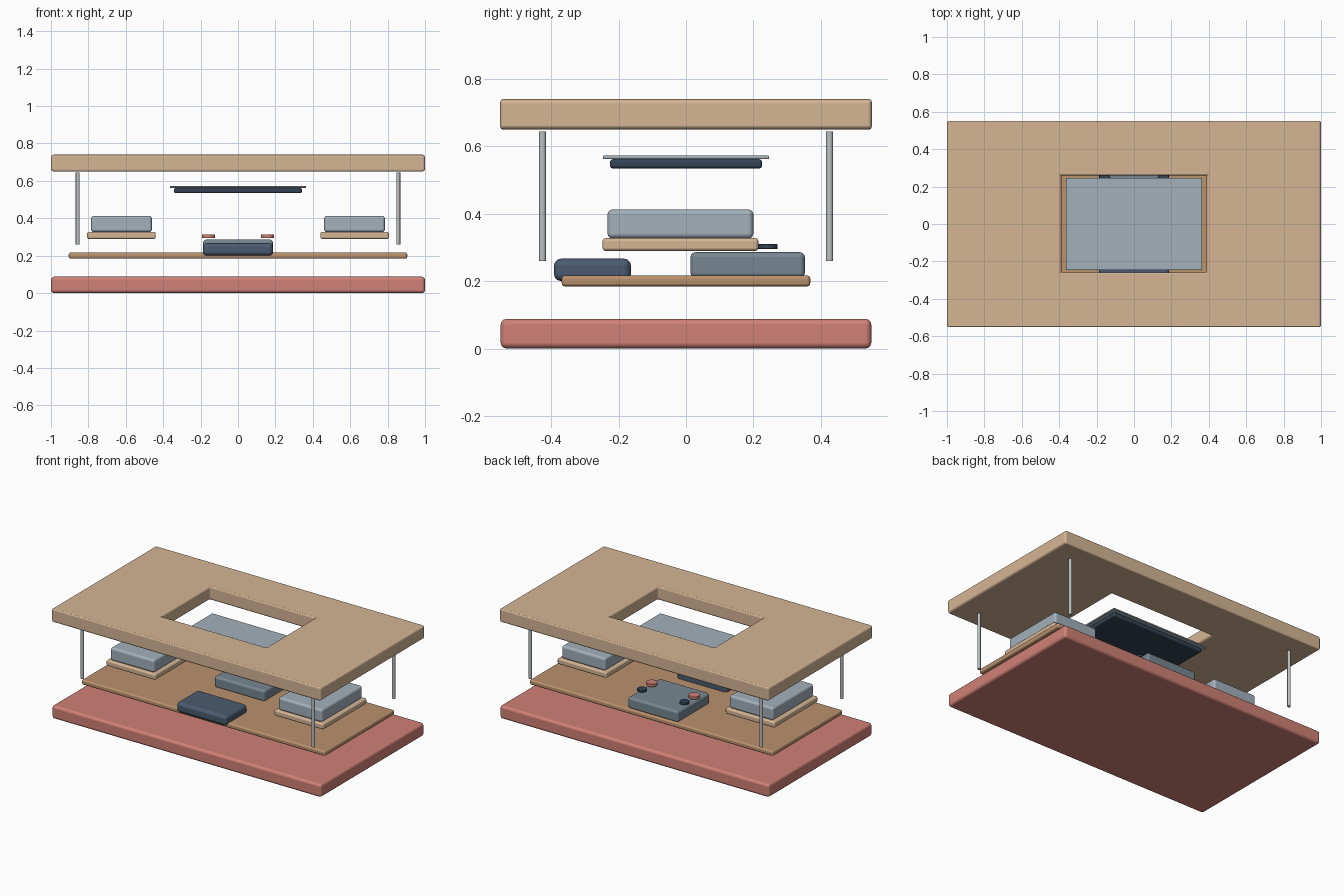
import bpy, bmesh, math

if "Cube" in bpy.data.objects:
    bpy.data.objects.remove(bpy.data.objects["Cube"])


def mat(name, r, g, b):
    """Flat material from sRGB 0-255 values."""
    m = bpy.data.materials.new(name)
    lin = [((c / 255 + 0.055) / 1.055) ** 2.4 for c in (r, g, b)]
    m.diffuse_color = (*lin, 1)
    m.use_nodes = True
    m.node_tree.nodes["Principled BSDF"].inputs["Base Color"].default_value = m.diffuse_color
    return m


TAN = mat("tan shell", 213, 182, 149)
RED = mat("coral red", 208, 129, 118)
BROWN = mat("board brown", 187, 146, 109)
PALE = mat("pale blue grey", 163, 177, 187)
SLATE = mat("slate grey", 119, 135, 146)
NAVY = mat("dark slate blue", 74, 91, 112)
DARK = mat("panel navy", 52, 67, 84)
STEEL = mat("light steel", 188, 193, 194)


def finish(name, bm, material, bevel, segments=3):
    """Turn a bmesh into a bevelled, smooth-shaded object."""
    bmesh.ops.recalc_face_normals(bm, faces=bm.faces[:])
    me = bpy.data.meshes.new(name)
    bm.to_mesh(me)
    bm.free()
    me.materials.append(material)
    ob = bpy.data.objects.new(name, me)
    bpy.context.collection.objects.link(ob)
    if bevel:
        mod = ob.modifiers.new("rounded edges", 'BEVEL')
        mod.width, mod.segments = bevel, segments
        mod.limit_method, mod.angle_limit = 'ANGLE', math.radians(40)
        mod.harden_normals = True
    for p in me.polygons:
        p.use_smooth = True
    bpy.context.view_layer.objects.active = ob
    ob.select_set(True)
    bpy.ops.object.shade_smooth_by_angle(angle=math.radians(35))
    ob.select_set(False)
    return ob


def box(name, x, y, z, material, bevel):
    """Rounded box from (min, max) ranges."""
    bm = bmesh.new()
    bmesh.ops.create_cube(bm, size=1)
    for v in bm.verts:
        v.co = [(a + b) / 2 + c * (b - a) for (a, b), c in zip((x, y, z), v.co)]
    return finish(name, bm, material, bevel)


def disc(name, x, y, z, r, material, bevel=0, sides=24):
    """Upright cylinder between two heights."""
    bm = bmesh.new()
    bmesh.ops.create_cone(bm, cap_ends=True, segments=sides, radius1=r, radius2=r,
                          depth=z[1] - z[0])
    bmesh.ops.translate(bm, vec=(x, y, sum(z) / 2), verts=bm.verts[:])
    return finish(name, bm, material, bevel, 2)


def frame(name, outer, inner, z, material, bevel):
    """Rectangular slab with a rectangular window."""
    bm = bmesh.new()
    signs = [(-1, -1), (1, -1), (1, 1), (-1, 1)]
    rings = [[bm.verts.new((sx * w, sy * d, h)) for sx, sy in signs]
             for (w, d), h in ((outer, z[0]), (outer, z[1]), (inner, z[1]), (inner, z[0]))]
    for k in range(4):
        a, b = rings[k], rings[(k + 1) % 4]
        for i in range(4):
            j = (i + 1) % 4
            bm.faces.new((a[i], a[j], b[j], b[i]))
    return finish(name, bm, material, bevel)


# Outer shell: back cover and windowed front cover
box("bottom_cover", (-1, 1), (-0.55, 0.55), (0, 0.088), RED, 0.018)
frame("top_cover", (1, 0.552), (0.388, 0.26), (0.65, 0.74), TAN, 0.013)

# Display: glass sheet over a dark panel
box("display_glass", (-0.364, 0.364), (-0.247, 0.247), (0.562, 0.573), PALE, 0.004)
box("display_panel", (-0.342, 0.342), (-0.226, 0.226), (0.534, 0.562), DARK, 0.01)

# Circuit board with battery and control block
box("circuit_board", (-0.905, 0.905), (-0.369, 0.369), (0.184, 0.217), BROWN, 0.011)
box("battery", (-0.187, 0.187), (-0.392, -0.163), (0.2, 0.267), NAVY, 0.022)
box("control_block", (-0.187, 0.187), (0.013, 0.353), (0.21, 0.286), SLATE, 0.016)

for side, s in (("left", -1), ("right", 1)):
    # Side modules: pale block on a tan tray
    tray = sorted((s * 0.44, s * 0.807))
    block = sorted((s * 0.46, s * 0.786))
    box(f"{side}_tray", tray, (-0.248, 0.215), (0.289, 0.328), TAN, 0.011)
    box(f"{side}_module", block, (-0.233, 0.2), (0.326, 0.413), PALE, 0.016)
    # Buttons hovering above the control block
    disc(f"{side}_red_button", s * 0.158, 0.137, (0.294, 0.314), 0.035, RED, 0.003)
    disc(f"{side}_dark_button", s * 0.158, 0.242, (0.295, 0.31), 0.03, DARK, 0.003)
    # Corner posts
    for end, t in (("front", -1), ("back", 1)):
        disc(f"{end}_{side}_post", s * 0.857, t * 0.426, (0.26, 0.644), 0.0105, STEEL)
